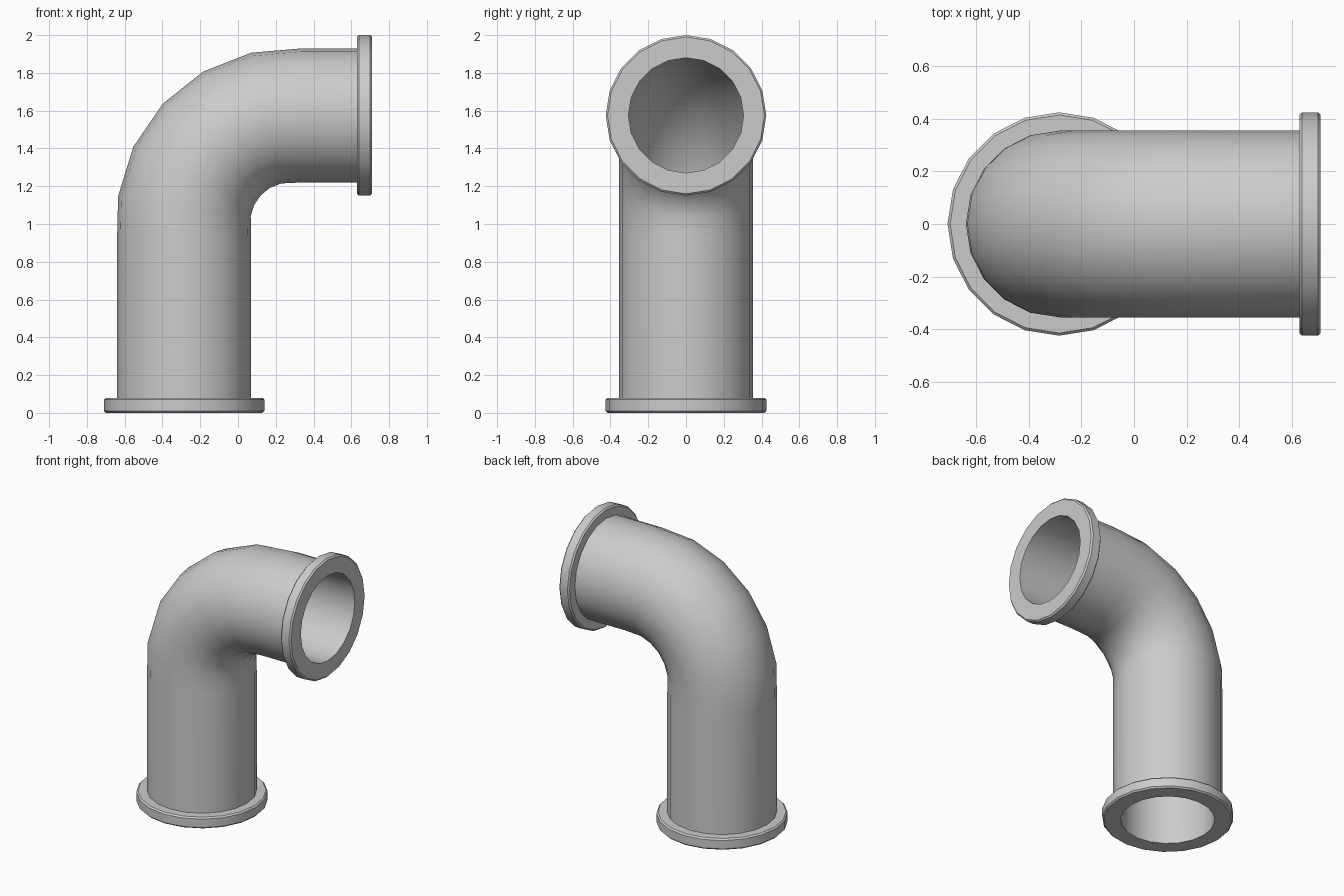
import bpy, bmesh
from math import cos, sin, pi, radians
from mathutils import Vector

if "Cube" in bpy.data.objects:
    bpy.data.objects.remove(bpy.data.objects["Cube"])

SIDES = 20
R_OUT, R_IN, R_FLANGE = 0.355, 0.305, 0.425
AXIS_X, AXIS_Z = -0.285, 1.575      # vertical and horizontal pipe axes
T = 0.08                            # flange thickness
END_X = 0.71
Y = Vector((0, 1, 0))


def ring(bm, centre, across, radius):
    """Circle of vertices spanned by the y axis and the given direction."""
    return [bm.verts.new(centre + radius * (cos(2 * pi * i / SIDES) * across
                                            + sin(2 * pi * i / SIDES) * Y))
            for i in range(SIDES)]


def bridge(bm, rings, closed=False):
    pairs = list(zip(rings, rings[1:]))
    if closed:
        pairs.append((rings[-1], rings[0]))
    for a, b in pairs:
        for i in range(SIDES):
            j = (i + 1) % SIDES
            bm.faces.new((a[i], a[j], b[j], b[i]))


def finish(bm, name):
    bmesh.ops.recalc_face_normals(bm, faces=bm.faces)
    mesh = bpy.data.meshes.new(name)
    bm.to_mesh(mesh)
    bm.free()
    obj = bpy.data.objects.new(name, mesh)
    bpy.context.collection.objects.link(obj)
    bpy.ops.object.select_all(action='DESELECT')
    obj.select_set(True)
    bpy.context.view_layer.objects.active = obj
    bpy.ops.object.shade_smooth_by_angle(angle=radians(30))


# Pipe centreline stations: straight rise, elbow in 360/21 degree steps, straight run
bend_centre, bend_r = Vector((0.275, 0, 1.01)), 0.565
LEFT, UP = Vector((-1, 0, 0)), Vector((0, 0, 1))
stations = [(Vector((AXIS_X, 0, T)), LEFT), (Vector((AXIS_X, 0, 0.93)), LEFT)]
for k in range(5):
    a = radians(8.57 + k * 360 / 21)
    d = Vector((-cos(a), 0, sin(a)))
    stations.append((bend_centre + bend_r * d, d))
stations += [(Vector((0.34, 0, AXIS_Z)), UP), (Vector((END_X - T, 0, AXIS_Z)), UP)]

# Hollow pipe: outer wall and bore, closed at both ends
bm = bmesh.new()
outer = [ring(bm, c, d, R_OUT) for c, d in stations]
bore = [ring(bm, c, d, R_IN) for c, d in stations]
bridge(bm, outer + bore[::-1], closed=True)
finish(bm, "elbow_pipe")


# End flanges with a small chamfer on the rim
def flange(name, origin, axis, across):
    b = 0.01
    profile = [(R_IN, 0), (R_FLANGE - b, 0), (R_FLANGE, b),
               (R_FLANGE, T - b), (R_FLANGE - b, T), (R_IN, T)]
    bm = bmesh.new()
    bridge(bm, [ring(bm, origin + axis * h, across, r) for r, h in profile], closed=True)
    finish(bm, name)


flange("bottom_flange", Vector((AXIS_X, 0, 0)), UP, LEFT)
flange("side_flange", Vector((END_X, 0, AXIS_Z)), LEFT, UP)
